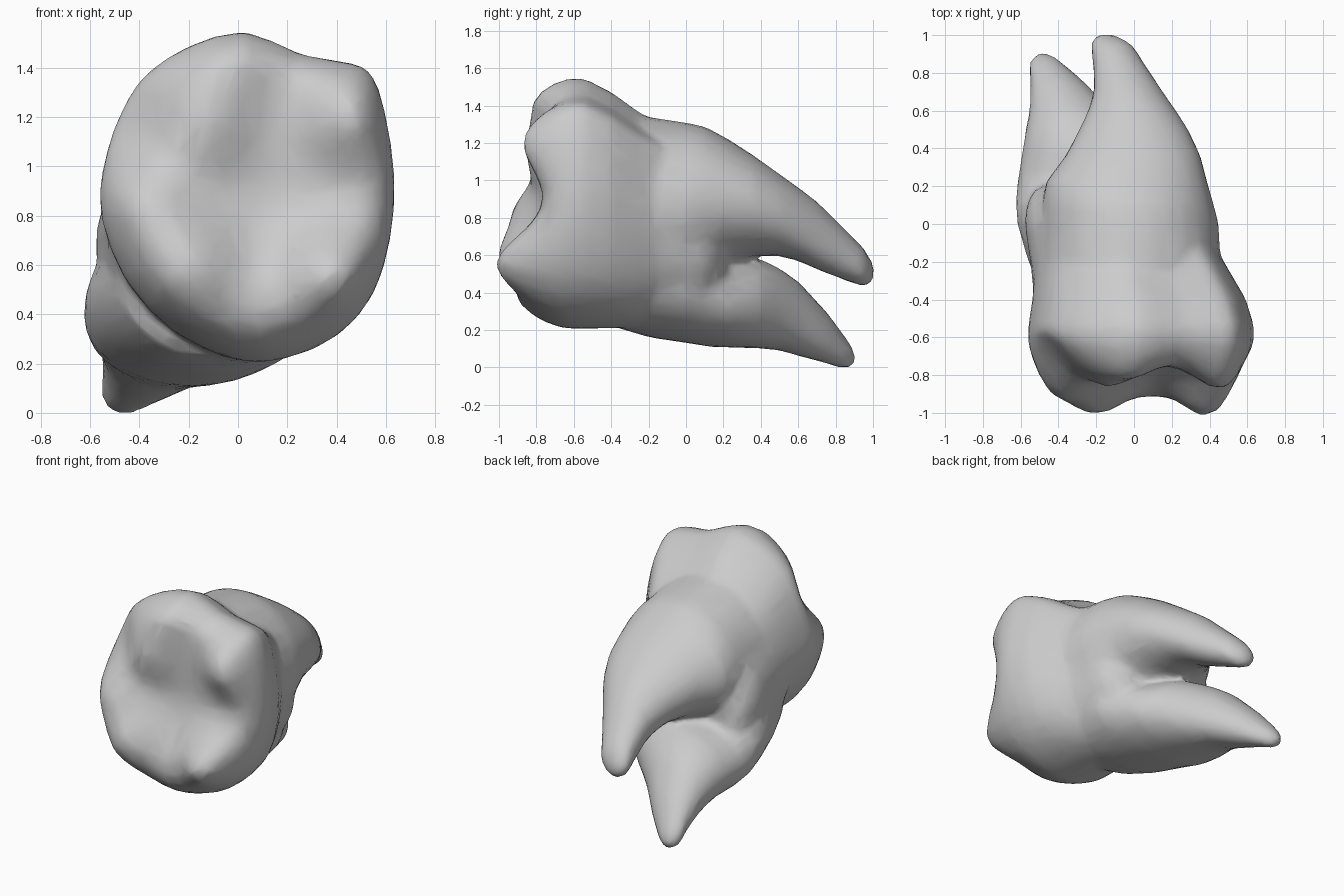
import bpy, bmesh, math
from mathutils import Vector

cube = bpy.data.objects.get("Cube")
if cube:
    bpy.data.objects.remove(cube)

ivory = bpy.data.materials.new("light_grey_enamel")
ivory.use_nodes = True
ivory.diffuse_color = (0.6, 0.6, 0.6, 1)
ivory.node_tree.nodes["Principled BSDF"].inputs["Base Color"].default_value = (0.6, 0.6, 0.6, 1)


def loft(bm, rings):
    """Skin closed rings of equal length and cap both ends."""
    loops = [[bm.verts.new(p) for p in ring] for ring in rings]
    n = len(loops[0])
    for a, b in zip(loops, loops[1:]):
        for i in range(n):
            j = (i + 1) % n
            bm.faces.new((a[i], a[j], b[j], b[i]))
    bm.faces.new(loops[0][::-1])
    bm.faces.new(loops[-1])


def tapered(bm, sections, sides=28):
    """Elliptical sections (y, centre x, centre z, half width, half height)."""
    angles = [math.tau * i / sides for i in range(sides)]
    loft(bm, [[(cx + rx * math.cos(a), y, cz + rz * math.sin(a)) for a in angles]
              for y, cx, cz, rx, rz in sections])


def rounded(points):
    """Double the points of a closed outline along a smooth curve."""
    n, out = len(points), []
    for i in range(n):
        a, b, c, d = (Vector(points[(i + k) % n]) for k in (-1, 0, 1, 2))
        out += [b, (9 * (b + c) - a - d) / 16]
    return out


# Crown outline, seen along the tooth axis
OUTLINE = rounded([(.03, 1.54), (.25, 1.45), (.42, 1.42), (.53, 1.38), (.59, 1.22), (.63, .95),
                   (.61, .7), (.54, .48), (.4, .32), (.2, .23), (0, .22), (-.25, .33),
                   (-.45, .54), (-.55, .8), (-.54, 1.0), (-.48, 1.2), (-.38, 1.36), (-.2, 1.48)])
CENTRE = Vector((.04, .88))
# Cusps and one groove: x, z, height, spread
CUSPS = [(-.2, .58, .25, .23), (.38, .56, .26, .2), (.46, 1.2, .16, .19),
         (-.15, 1.17, .14, .21), (-.38, .85, .15, .18), (.1, .4, .1, .18),
         (-.02, 1.46, .1, .18), (-.5, 1.2, -.12, .2)]


def biting_face(x, z):
    y = -.74 + .06 * (z - .88)
    for cx, cz, height, spread in CUSPS:
        y -= height * math.exp(-((x - cx) ** 2 + (z - cz) ** 2) / spread ** 2)
    return y


def crown(bm):
    rings = []
    # Side wall: y, scale, shift x, shift z
    for y, s, dx, dz in [(-.12, .76, -.06, -.1), (-.25, .875, -.05, -.09),
                         (-.4, .955, -.01, -.035), (-.54, 1.01, 0, 0)]:
        pts = [CENTRE + (p - CENTRE) * s for p in OUTLINE]
        rings.append([(p.x + dx, y, p.y + dz) for p in pts])
    # Rim rolling over into the biting surface: scale, share of full height
    for s, share in [(1.01, .4), (.97, .67), (.91, .88), (.82, 1), (.7, 1), (.55, 1),
                     (.4, 1), (.25, 1), (.1, 1)]:
        pts = [CENTRE + (p - CENTRE) * s for p in OUTLINE]
        rings.append([(p.x, -.54 + share * (biting_face(p.x, p.y) + .54), p.y) for p in pts])
    loft(bm, rings)


bm = bmesh.new()
crown(bm)
# Trunk joining the crown to the fork
tapered(bm, [(-.4, -.03, .76, .5, .53), (-.2, -.05, .72, .5, .52), (0, -.09, .68, .49, .48),
             (.1, -.1, .65, .47, .4), (.17, -.12, .62, .42, .3), (.21, -.13, .6, .35, .22)])
# Upper root
tapered(bm, [(-.4, 0, .85, .46, .48), (-.2, -.02, .85, .48, .49), (0, -.02, .86, .47, .45),
             (.1, -.03, .88, .455, .41), (.22, -.04, .89, .43, .335), (.36, -.005, .865, .36, .27),
             (.5, .0, .815, .29, .22), (.6, -.01, .765, .235, .198), (.7, -.03, .705, .185, .183),
             (.86, -.085, .595, .135, .135), (.95, -.12, .535, .115, .105),
             (.99, -.145, .51, .07, .065), (1.01, -.15, .5, .025, .025)])
# Lower root
tapered(bm, [(-.4, -.06, .54, .42, .32), (-.2, -.1, .5, .46, .34), (0, -.14, .46, .48, .33),
             (.12, -.18, .4, .45, .29), (.25, -.2, .35, .415, .245), (.4, -.24, .34, .35, .24),
             (.5, -.29, .31, .285, .22), (.6, -.335, .26, .22, .2), (.75, -.405, .16, .145, .14),
             (.84, -.46, .085, .1, .095), (.89, -.48, .055, .06, .055),
             (.905, -.485, .05, .025, .025)])
bmesh.ops.recalc_face_normals(bm, faces=bm.faces)
mesh = bpy.data.meshes.new("tooth")
bm.to_mesh(mesh)
bm.free()
mesh.materials.append(ivory)
tooth = bpy.data.objects.new("tooth", mesh)
bpy.context.collection.objects.link(tooth)

# Fuse the parts, soften the joins, then thin to irregular facets
fuse = tooth.modifiers.new("fuse", 'REMESH')
fuse.mode = 'VOXEL'
fuse.voxel_size = .022
fuse.use_smooth_shade = True
soften = tooth.modifiers.new("soften", 'SMOOTH')
soften.factor = .5
soften.iterations = 14
thin = tooth.modifiers.new("thin", 'DECIMATE')
thin.ratio = .1

bpy.context.view_layer.objects.active = tooth
tooth.select_set(True)
for name in ("fuse", "soften", "thin"):
    bpy.ops.object.modifier_apply(modifier=name)
bpy.ops.object.shade_smooth()
